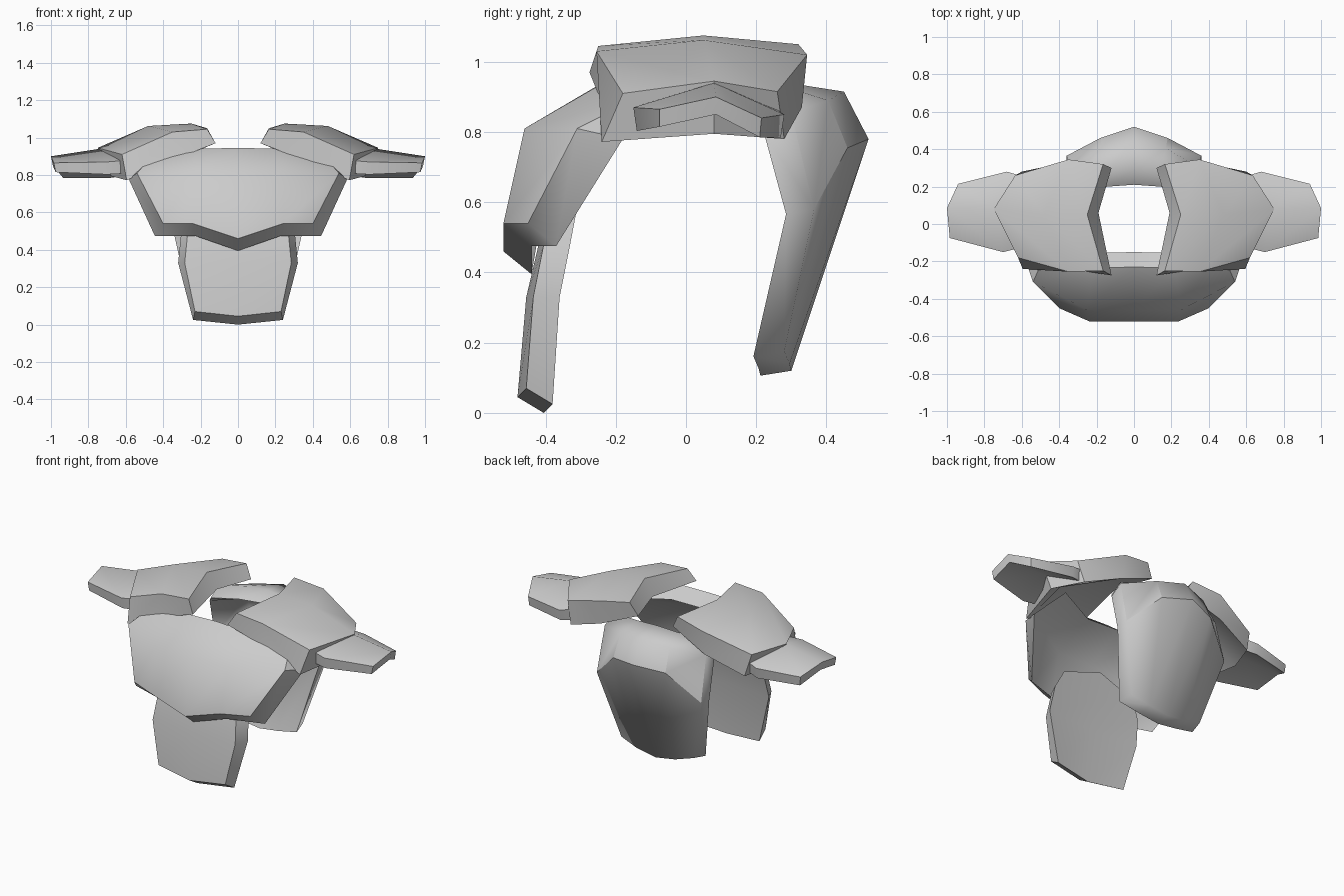
import bpy, math
from mathutils import Vector

if "Cube" in bpy.data.objects:
    bpy.data.objects.remove(bpy.data.objects["Cube"])

metal = bpy.data.materials.new("plain_grey")
metal.diffuse_color = (0.6, 0.6, 0.6, 1)
metal.use_nodes = True
metal.node_tree.nodes["Principled BSDF"].inputs["Base Color"].default_value = metal.diffuse_color


def shell(name, outer, inner, angle, border=True, creases=()):
    """Solid plate between two matching grids of points."""
    r, c = len(outer), len(outer[0])
    n = r * c
    verts = [p for row in outer for p in row] + [p for row in inner for p in row]
    faces = []
    for i in range(r - 1):
        for j in range(c - 1):
            a = i * c + j
            q = [a, a + 1, a + c + 1, a + c]
            faces += [q, [k + n for k in reversed(q)]]
    rim = ([j for j in range(c)] + [i * c + c - 1 for i in range(1, r)]
           + [(r - 1) * c + j for j in range(c - 2, -1, -1)]
           + [i * c for i in range(r - 2, 0, -1)])
    loop = list(zip(rim, rim[1:] + rim[:1]))
    for a, b in loop:
        faces.append([b, a, a + n, b + n])
    me = bpy.data.meshes.new(name)
    me.from_pydata([tuple(v) for v in verts], [], faces)
    me.materials.append(metal)
    # Keep the outer rim and chosen folds crisp
    sharp = {frozenset(e) for e in (loop if border else [])} | {frozenset(e) for e in creases}
    for e in me.edges:
        e.use_edge_sharp = frozenset(e.vertices) in sharp
    ob = bpy.data.objects.new(name, me)
    bpy.context.collection.objects.link(ob)
    bpy.ops.object.select_all(action='DESELECT')
    ob.select_set(True)
    bpy.context.view_layer.objects.active = ob
    bpy.ops.object.mode_set(mode='EDIT')
    bpy.ops.mesh.select_all(action='SELECT')
    bpy.ops.mesh.normals_make_consistent(inside=False)
    bpy.ops.object.mode_set(mode='OBJECT')
    bpy.ops.object.shade_smooth_by_angle(angle=math.radians(angle), keep_sharp_edges=True)


def flip(p):
    return Vector((-p[0], p[1], p[2]))


def centre_plate(name, half, offset, angle, **kw):
    """Plate mirrored across x = 0; offset(point, column) gives the inner side."""
    inner = [[Vector(p) + Vector(offset(p, j)) for j, p in enumerate(row)] for row in half]
    full = lambda rows: [[flip(p) for p in row[:0:-1]] + [Vector(p) for p in row] for row in rows]
    shell(name, full(half), full(inner), angle, **kw)


def side_pair(name, outer, inner, angle):
    for side, m in (("right", Vector), ("left", flip)):
        shell(f"{side}_{name}", [[m(p) for p in r] for r in outer],
              [[m(p) for p in r] for r in inner], angle)


# Chest plate, its top corners run back under the shoulders
centre_plate("chest_plate", [
    [(0, -.52, .46), (.24, -.52, .54), (.40, -.45, .54)],
    [(0, -.46, .81), (.25, -.46, .81), (.54, -.31, .81)],
    [(0, -.23, .945), (.22, -.235, .94), (.46, -.13, .90)]],
    lambda p, j: (.045 if j == 2 else -.01 * j, .08 + (.05 if j == 2 and p[2] > .7 else 0),
                  -.03 if j == 2 and p[2] > .7 else -.065), 56)

# Abdomen plate with a peaked top tucked behind the chest
centre_plate("abdomen_plate", [
    [(0, -.48, .045), (.23, -.455, .07)],
    [(0, -.455, .33), (.285, -.435, .33)],
    [(0, -.415, .50), (.27, -.405, .48)],
    [(0, -.37, .665), (.22, -.385, .585)]],
    lambda p, j: (.035 * j if p[2] > .2 else .01 * j, .075, -.045 if p[2] < .2 else 0), 30)

# Back plate
centre_plate("back_plate", [
    [(0, .29, .94), (.14, .28, .93), (.30, .24, .91)],
    [(0, .45, .915), (.17, .405, .89), (.35, .30, .855)],
    [(0, .52, .78), (.18, .46, .755), (.36, .365, .58)],
    [(0, .30, .12), (.13, .295, .14), (.25, .28, .175)]],
    lambda p, j: (.02 if p[2] < .3 and j == 2 else 0, -.088 if p[2] < .3 else -.08,
                  -.05 if p[2] > .84 else -.014), 68, border=False,
    creases=[(k, k + 1) for k in range(10, 14)] + [(6, 11), (8, 13), (9, 14), (5, 10)])

# Shoulder plates, rows run from the neck outwards
side_pair("shoulder_plate", [
    [(.165, -.25, 1.045), (.25, .05, 1.075), (.165, .32, 1.05)],
    [(.35, -.255, 1.03), (.48, .05, 1.062), (.35, .345, 1.02)],
    [(.62, -.18, .91), (.75, .08, .945), (.635, .26, .915)]],
    [[(.12, -.275, .97), (.19, .06, .98), (.12, .30, .97)],
     [(.40, -.23, .86), (.45, .06, .965), (.36, .33, .87)],
     [(.595, -.24, .772), (.68, .08, .795), (.60, .28, .78)]], 40)

# Outer shoulder guards
side_pair("outer_guard", [
    [(.58, -.12, .88), (.58, .08, .945), (.58, .25, .87)],
    [(.70, -.15, .87), (.74, .08, .94), (.68, .28, .85)],
    [(.985, -.075, .865), (1.0, .085, .90), (.94, .215, .84)]],
    [[(.58, -.12, .81), (.58, .08, .87), (.58, .24, .80)],
     [(.70, -.14, .803), (.74, .08, .865), (.68, .27, .785)],
     [(.975, -.075, .815), (.99, .085, .85), (.935, .21, .785)]], 52)
